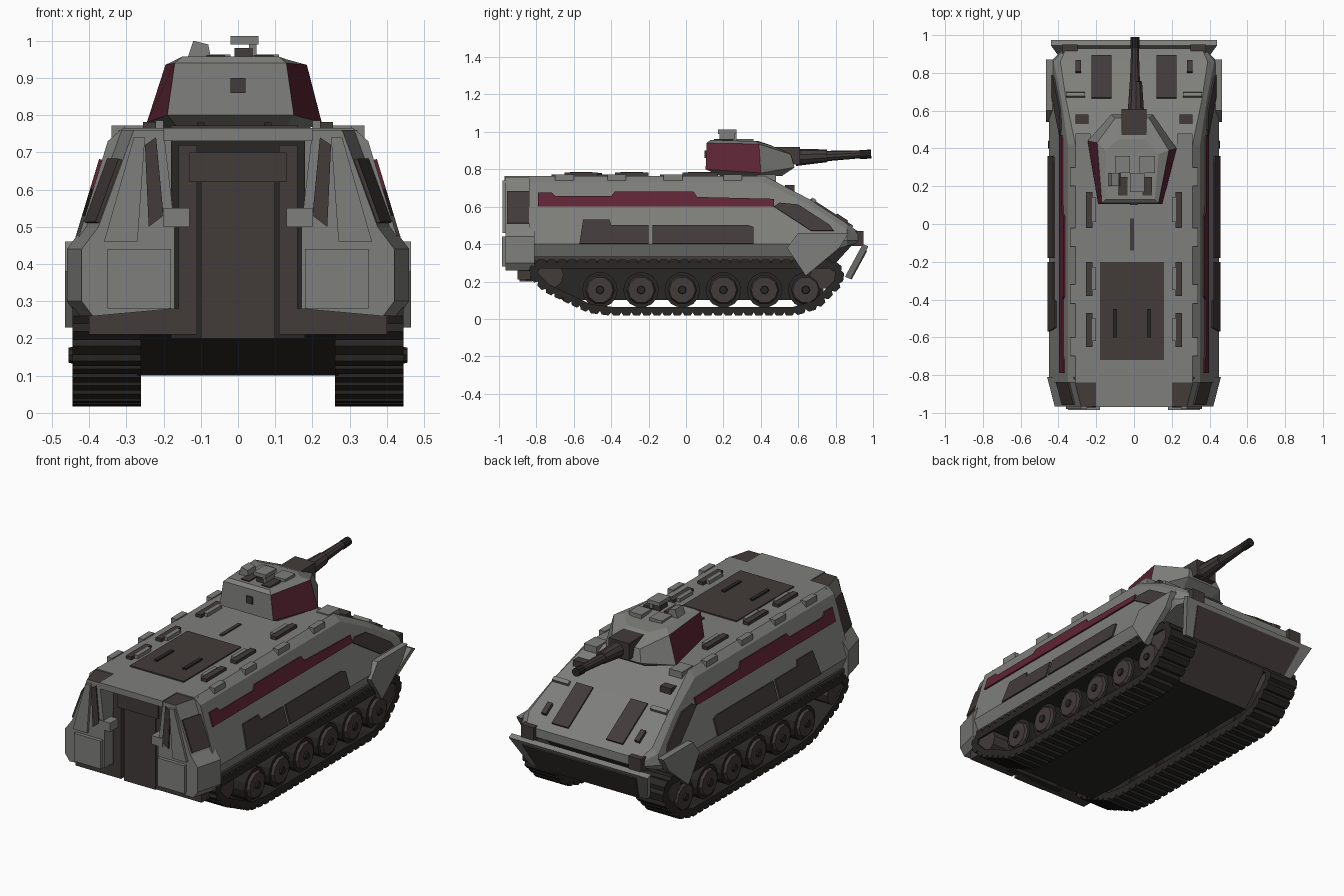
import bpy, bmesh, math
from mathutils import Vector, Matrix

if "Cube" in bpy.data.objects:
    bpy.data.objects.remove(bpy.data.objects["Cube"])


def material(name, r, g, b):
    m = bpy.data.materials.new(name)
    m.use_nodes = True
    m.diffuse_color = (r, g, b, 1)
    m.node_tree.nodes["Principled BSDF"].inputs["Base Color"].default_value = (r, g, b, 1)
    return m


grey = material("armour grey", .21, .21, .2)
brown = material("camouflage brown", .055, .043, .042)
red = material("stripe red", .11, .018, .035)
black = material("track black", .022, .02, .018)


def finish(name, bm, mat, mirror=False):
    bmesh.ops.recalc_face_normals(bm, faces=bm.faces)
    mesh = bpy.data.meshes.new(name)
    bm.to_mesh(mesh)
    bm.free()
    mesh.materials.append(mat)
    obj = bpy.data.objects.new(name, mesh)
    bpy.context.collection.objects.link(obj)
    if mirror:
        obj.modifiers.new("mirror", 'MIRROR').use_mirror_merge = False
    return obj


def paint(obj, mat, rule):
    obj.data.materials.append(mat)
    for face in obj.data.polygons:
        if rule(face.normal):
            face.material_index = len(obj.data.materials) - 1


def loft(name, rings, mat, mirror=False):
    bm = bmesh.new()
    loops = [[bm.verts.new(p) for p in ring] for ring in rings]
    for a, b in zip(loops, loops[1:]):
        for i in range(len(a)):
            j = (i + 1) % len(a)
            bm.faces.new((a[i], a[j], b[j], b[i]))
    bm.faces.new(loops[0])
    bm.faces.new(loops[-1])
    return finish(name, bm, mat, mirror)


def prism(name, points, offset, mat, mirror=False):
    shift = Vector(offset)
    return loft(name, [points, [Vector(p) + shift for p in points]], mat, mirror)


def box(name, x, y, z, mat, mirror=False):
    base = [(x[0], y[0], z[0]), (x[1], y[0], z[0]), (x[1], y[1], z[0]), (x[0], y[1], z[0])]
    return prism(name, base, (0, 0, z[1] - z[0]), mat, mirror)


def cylinder(name, centre, r1, r2, depth, axis, mat, mirror=False, sides=12):
    bm = bmesh.new()
    turn = Vector((0, 0, 1)).rotation_difference(Vector(axis)).to_matrix().to_4x4()
    bmesh.ops.create_cone(bm, cap_ends=True, segments=sides, radius1=r1, radius2=r2,
                          depth=depth, matrix=Matrix.Translation(centre) @ turn)
    return finish(name, bm, mat, mirror)


def side_panel(name, points, mat):
    # thin plate lying on the sloping hull side
    prism(name, [(.45 - (z - .4) * .303, y, z) for y, z in points], (.008, 0, .002), mat, True)


# Upper hull lofted along its length, narrowing at the nose
sponson = [(.42, .33), (.45, .4), (.35, .73), (.31, .765)]
stations = [(-.84, sponson), (.42, sponson),
            (.66, [(.42, .33), (.45, .4), (.385, .61), (.36, .64)]),
            (.86, [(.42, .39), (.44, .42), (.425, .48), (.39, .51)]),
            (.93, [(.36, .41), (.37, .42), (.37, .445), (.36, .46)])]
loft("upper_hull", [[(x, y, z) for x, z in half] + [(-x, y, z) for x, z in reversed(half)]
                    for y, half in stations], grey)

# Lower hull with a brown bow
keel = [(-.82, .36), (-.8, .21), (-.66, .1), (.62, .1), (.92, .43), (.6, .45)]
lower = prism("lower_hull", [(-.27, y, z) for y, z in keel], (.54, 0, 0), black)
paint(lower, brown, lambda n: n.y > .4 and n.z < 0)

# Nose cheeks and folded wave plate
prism("nose_cheek", [(.43, y, z) for y, z in ((.54, .38), (.6, .46), (.87, .46), (.82, .38), (.64, .23))],
      (.035, 0, 0), grey, True)
prism("wave_plate", [(-.37, .85, .225), (.37, .85, .225), (.44, .945, .4), (-.44, .945, .4)],
      (0, .03, -.012), grey)
prism("wave_plate_face", [(-.32, .88, .214), (.32, .88, .214), (.36, .963, .367), (-.36, .963, .367)],
      (0, .006, -.003), brown)
box("bow_bracket", (.3, .38), (.86, .95), (.39, .47), brown, True)

# Painted side panels
side_panel("side_stripe", [(-.79, .6), (.47, .6), (.47, .64), (.06, .65), (.04, .68),
                           (-.38, .68), (-.4, .655), (-.7, .655), (-.72, .675), (-.79, .675)], red)
side_panel("rear_side_patch", [(-.57, .4), (-.2, .4), (-.2, .5), (-.4, .5), (-.41, .53), (-.55, .53)], brown)
side_panel("middle_side_patch", [(-.18, .4), (.36, .4), (.36, .49), (.33, .5), (-.18, .5)], brown)
side_panel("front_side_patch", [(.47, .6), (.5, .62), (.6, .61), (.77, .5), (.79, .47), (.67, .47)], brown)


def glacis(name, x1, x2, y1, y2, mat, rise):
    # thin part lying on the bow slope
    height = lambda y: .64 - .65 * (y - .66)
    prism(name, [(x1, y1, height(y1)), (x2, y1, height(y1)), (x2, y2, height(y2)), (x1, y2, height(y2))],
          (0, rise / 2, rise), mat, True)


glacis("glacis_patch", .12, .225, .665, .89, brown, .008)
glacis("head_lamp", .28, .31, .8, .86, brown, .015)
glacis("glacis_hinge", .26, .36, .67, .69, grey, .015)

# Roof fittings
box("troop_hatch", (-.18, .16), (-.72, -.2), (.763, .772), brown)
for x in (-.1, .08):
    box("hatch_handle", (x - .01, x + .01), (-.6, -.45), (.77, .78), black)
for y, length in ((-.02, .19), (-.38, .18), (-.65, .18)):
    box("roof_rail", (.22, .255), (y, y + length), (.76, .782), brown, True)
    box("roof_rail_cap", (.2, .222), (y + .03, y + length - .03), (.76, .785), grey, True)
box("roof_vent", (-.02, 0), (-.14, .03), (.76, .772), brown)
for y in (-.7, -.42, -.12, .2):
    box("roof_edge_block", (.305, .34), (y, y + .1), (.73, .772), grey, True)
box("front_hatch", (.23, .31), (.38, .48), (.72, .772), grey, True)
box("front_periscope", (.24, .31), (.53, .58), (.67, .715), brown, True)

# Rear pods beside the door, tapering towards the rear
pod = [(.17, .28), (.43, .26), (.46, .3), (.46, .44), (.415, .5), (.32, .76), (.2, .76), (.17, .5)]
rear_pod = loft("rear_pod", [[(x, -.81, z) for x, z in pod],
                             [(x - .04 if x > .3 else x, -.965, z) for x, z in pod]], grey, True)
paint(rear_pod, brown, lambda n: n.z > .95)
prism("pod_side_patch", [(.374, -.955, .51), (.405, -.835, .51), (.343, -.835, .68), (.312, -.955, .68)],
      (.009, -.002, .003), brown, True)
prism("pod_rear_patch", [(.2, -.965, .53), (.24, -.965, .5), (.25, -.965, .72), (.22, -.965, .74)],
      (0, -.007, 0), brown, True)
prism("pod_pillar", [(.27, -.96, .46), (.36, -.96, .46), (.28, -.96, .74), (.25, -.96, .74)],
      (0, -.02, 0), grey, True)
box("pod_locker", (.18, .35), (-.985, -.95), (.28, .44), grey, True)
box("pod_step", (.14, .4), (-.9, -.78), (.21, .28), brown, True)
box("door_hinge", (.13, .2), (-.97, -.9), (.5, .55), grey, True)

# Rear door under the roof overhang
box("roof_overhang", (-.2, .2), (-.97, -.83), (.73, .765), grey)
box("door_recess", (-.18, .18), (-.855, -.82), (.2, .74), black)
box("door_frame", (.11, .16), (-.9, -.84), (.21, .72), brown, True)
box("rear_door", (-.1, .1), (-.89, -.84), (.2, .62), brown)
box("door_lintel", (-.13, .13), (-.91, -.84), (.62, .7), brown)

# Running gear: links along a closed path, with wheels inside
path = [Vector((0, y, z)) for y, z in ((-.8, .3), (-.83, .24), (-.75, .16), (-.52, .05), (-.4, .035),
                                      (.58, .035), (.7, .07), (.82, .19), (.83, .26), (.78, .3))]
for a, b in zip(path, path[1:] + path[:1]):
    count = max(1, round((b - a).length / .055))
    step = (b - a) / count
    normal = Vector((0, step.z, -step.y)).normalized()
    for i in range(count):
        start = a + step * i
        ends = [start, start + step, start + step * .8 + normal * .018, start + step * .2 + normal * .018]
        inner = [p - normal * .03 for p in ends[:2]]
        outline = [inner[0], inner[1], ends[1], ends[2], ends[3], ends[0]]
        prism("track_link", [p + Vector((.26, 0, 0)) for p in outline], (.185, 0, 0), black, True)

across = (1, 0, 0)
for i in range(6):
    y = -.46 + i * .22
    cylinder("road_wheel", (.36, y, .155), .095, .095, .14, across, black, True, 14)
    cylinder("wheel_disc", (.435, y, .155), .08, .07, .02, across, brown, True, 10)
    cylinder("wheel_hub", (.445, y, .155), .025, .02, .02, across, black, True, 8)
for name, y in (("idler_wheel", -.73), ("drive_sprocket", .74)):
    cylinder(name, (.36, y, .235), .075, .075, .15, across, brown, True, 10)
box("track_guard", (.27, .435), (-.82, .6), (.31, .335), brown, True)

# Turret: undercut base, leaning red flanks and an inset roof
outline = [(-.19, .105), (.15, .105), (.225, .4), (.1, .58), (-.12, .58), (-.245, .44)]
base = [(x * .85, .36 + (y - .36) * .7, .765) for x, y in outline]
skirt = [(x, y, z) for (x, y), z in zip(outline, (.8, .8, .78, .81, .81, .78))]
crown = [(-.17, .11, .94), (.13, .11, .94), (.185, .39, .935), (.08, .56, .88), (-.1, .56, .88), (-.195, .43, .935)]
roof = [(-.15, .13, .957), (.11, .13, .957), (.13, .37, .95), (.06, .45, .93), (-.08, .45, .93), (-.15, .39, .95)]
turret = loft("turret", [base, skirt, crown, roof], grey)
paint(turret, red, lambda n: abs(n.x) > .7 and n.y < .2 and n.z > -.3)
box("turret_rear_port", (-.02, .02), (.1, .115), (.86, .9), brown)
for x in (-.06, .07):
    box("turret_roof_patch", (x - .025, x + .025), (.15, .25), (.95, .962), brown)
    box("turret_hatch", (x - .04, x + .04), (.27, .36), (.94, .963), grey)
box("left_sight_base", (-.01, .04), (.18, .25), (.95, .98), brown)
box("left_sight_top", (-.02, .055), (.17, .27), (.99, 1.012), grey)
box("left_sight_neck", (.03, .05), (.18, .26), (.96, 1), grey)
prism("right_sight", [(-.14, .2, .94), (-.07, .2, .94), (-.08, .2, .99), (-.12, .2, 1)], (0, .07, 0), grey)

# Main gun
box("gun_mantlet", (-.065, .065), (.43, .61), (.825, .92), brown)
barrel = Vector((0, .39, .02)).normalized()
cylinder("gun_sleeve", (.01, .67, .868), .046, .034, .17, barrel, brown, sides=10)
cylinder("gun_barrel", (.005, .83, .875), .03, .02, .28, barrel, brown, sides=10)
cylinder("gun_muzzle", (.005, .96, .88), .024, .024, .06, barrel, black, sides=10)
